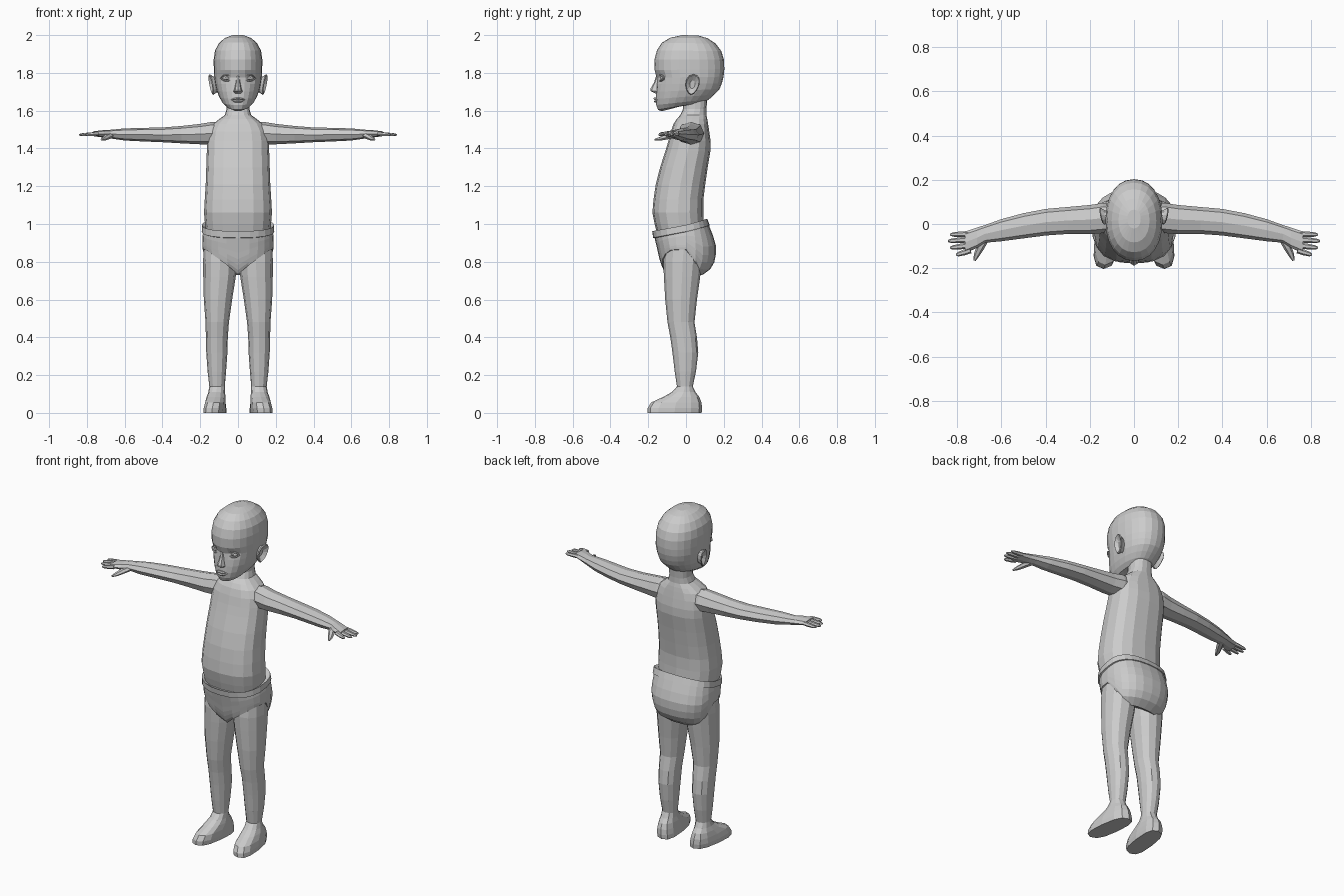
import bpy, bmesh
from math import sin, cos, pi, exp, copysign
from mathutils import Vector

X, Y, Z = Vector((1, 0, 0)), Vector((0, 1, 0)), Vector((0, 0, 1))


def oval(c, u, v, ru, rv, n=16, p=2.0):
    """Superellipse ring around c in the plane u, v."""
    f = lambda t: copysign(abs(t) ** (2 / p), t) if abs(t) > 1e-6 else 0
    return [Vector(c) + u * ru * f(cos(2 * pi * i / n)) + v * rv * f(sin(2 * pi * i / n))
            for i in range(n)]


def slab(z, yf, yb, hw, n=16, p=2.0, x=0):
    """Horizontal ring given by its front y, back y and half width."""
    return oval((x, (yf + yb) / 2, z), X, Y, hw, (yb - yf) / 2, n, p)


def loft(name, rings, mirror=False):
    bm = bmesh.new()
    rows = [[bm.verts.new(p) for p in r] for r in rings]
    n = len(rows[0])
    for a, b in zip(rows, rows[1:]):
        for i in range(n):
            j = (i + 1) % n
            bm.faces.new((a[i], a[j], b[j], b[i]))
    for row in (rows[0], rows[-1]):
        mid = bm.verts.new(sum((v.co for v in row), Vector()) / n)
        for i in range(n):
            bm.faces.new((row[i], row[(i + 1) % n], mid))
    bmesh.ops.recalc_face_normals(bm, faces=bm.faces)
    me = bpy.data.meshes.new(name)
    bm.to_mesh(me)
    bm.free()
    ob = bpy.data.objects.new(name, me)
    bpy.context.collection.objects.link(ob)
    if mirror:
        ob.modifiers.new("Mirror", 'MIRROR')
    return ob


def tube(name, pts, radii, flat=1.0, n=6, mirror=False):
    pts = [Vector(p) for p in pts]
    rings = []
    for i, p in enumerate(pts):
        t = (pts[min(i + 1, len(pts) - 1)] - pts[max(i - 1, 0)]).normalized()
        u = t.cross(Z).normalized()
        rings.append(oval(p, u, u.cross(t), radii[i], radii[i] * flat, n))
    return loft(name, rings, mirror)


def sample(table, z):
    """Linear lookup in a table of descending z."""
    for a, b in zip(table, table[1:]):
        if z >= b[0]:
            t = min(1, (a[0] - z) / (a[0] - b[0]))
            return [p + (q - p) * t for p, q in zip(a[1:], b[1:])]
    return table[-1][1:]


# Torso and neck: z, front y, back y, half width
loft("torso", [slab(*s, p=2.5) for s in (
    (.90, -.14, .10, .165), (1.00, -.166, .095, .175), (1.06, -.178, .092, .180),
    (1.13, -.172, .092, .176), (1.21, -.160, .102, .171), (1.30, -.137, .115, .168),
    (1.39, -.108, .13, .165), (1.44, -.093, .13, .163), (1.49, -.08, .123, .155),
    (1.53, -.066, .117, .132), (1.555, -.05, .113, .10), (1.577, -.03, .108, .070),
    (1.61, -.015, .108, .060), (1.68, -.015, .115, .060))])

# Arm with palm: x, centre y, centre z, half depth, half height
loft("arm", [oval((x, y, z), Y, Z, ry, rz, 8, 2.3) for x, y, z, ry, rz in (
    (.08, .03, 1.48, .06, .06), (.14, .027, 1.48, .068, .06), (.20, .02, 1.476, .066, .054),
    (.30, .016, 1.473, .061, .046), (.40, .008, 1.472, .060, .039), (.50, -.008, 1.473, .057, .036),
    (.60, -.028, 1.474, .050, .032), (.675, -.045, 1.476, .040, .023),
    (.71, -.062, 1.477, .046, .020), (.765, -.083, 1.478, .049, .013))], True)

# Fingers and thumb
for i, (y0, x1, y1) in enumerate(((-.045, .832, -.048), (-.070, .842, -.077),
                                  (-.096, .832, -.108), (-.120, .805, -.140))):
    pts = [Vector((.74, y0, 1.478)).lerp(Vector((x1, y1, 1.472)), t) for t in (0, .45, .85, 1)]
    tube(f"finger_{i + 1}", pts, (.013, .013, .010, .005), .85, 6, True)
tube("thumb", ((.672, -.06, 1.470), (.695, -.105, 1.460), (.712, -.140, 1.450), (.722, -.165, 1.446)),
     (.020, .018, .013, .006), .8, 6, True)

# Leg and foot in one skin: z, front y, back y, half width, centre x, outline power
leg = []
for z, yf, yb, hw, x, p in (
        (.90, -.11, .09, .085, .095, 2.2), (.80, -.120, .085, .090, .095, 2.2),
        (.72, -.117, .075, .086, .098, 2.2), (.60, -.110, .058, .075, .106, 2.2),
        (.48, -.098, .045, .062, .110, 2.2), (.40, -.083, .058, .058, .112, 2.2),
        (.32, -.072, .065, .056, .112, 2.2), (.22, -.060, .053, .049, .112, 2.2),
        (.14, -.048, .036, .041, .111, 2.2), (.11, -.075, .050, .044, .114, 2.2),
        (.085, -.120, .070, .050, .117, 2.3), (.055, -.185, .082, .054, .120, 2.6),
        (.025, -.203, .085, .057, .121, 2.7), (.0, -.203, .083, .056, .121, 2.7)):
    ring = slab(z, yf, yb, hw, 12, p, x)
    turn = .12 * max(0, 1 - z / .14)
    leg.append([v - X * turn * (v.y + .05) for v in ring])
loft("leg_and_foot", leg, True)

# Briefs: hip radii by height, slanted waist, cut away around the thighs
hips = ((1.03, .168, .108, .183), (.95, .175, .140, .187), (.88, .155, .160, .189),
        (.81, .140, .157, .178), (.76, .122, .128, .160), (.725, .095, .080, .125))


def hip_ring(t, grow=1.0, drop=0.0):
    out = []
    for d in oval((0, 0, 0), X, Y, 1, 1, 24, 2.4):
        a = abs(d.x)
        top = .995 + .033 * d.y - drop
        if d.y <= 0:
            low = .733 + .133 * min(1, a * 1.08)
        else:
            s = min(1, d.y / .65)
            low = .866 - .137 * s * s * (3 - 2 * s)
        z = top + (low - top) * t
        f, b, w = sample(hips, z)
        out.append(Vector((d.x * w * grow, d.y * (f if d.y < 0 else b) * grow, z)))
    return out


rows = [hip_ring(0, .92, .01), hip_ring(0, 1.03), hip_ring(0, 1.03, .035), hip_ring(0, .99, .037)]
rows += [hip_ring(t, 1, .037) for t in (.2, .4, .58, .74, .88, 1)]
loft("briefs", rows)

# Head: front z, back z, front y, back y, half width
head = []
for zf, zb, yf, yb, hw in (
        (1.597, 1.645, -.130, .06, .036), (1.605, 1.645, -.148, .100, .062),
        (1.630, 1.660, -.158, .122, .084), (1.662, 1.685, -.160, .150, .100),
        (1.700, 1.715, -.158, .178, .113), (1.740, 1.745, -.156, .190, .121),
        (1.775, 1.78, -.156, .199, .126), (1.815, 1.82, -.166, .203, .128),
        (1.870, 1.87, -.167, .201, .129), (1.920, 1.915, -.154, .187, .122),
        (1.960, 1.955, -.128, .157, .101), (1.986, 1.983, -.083, .115, .070),
        (2.0, 1.998, -.02, .065, .030)):
    ring = slab(0, yf, yb, hw, 24, 2.2)
    for v in ring:
        v.z = zf + (zb - zf) * (v.y - yf) / (yb - yf)
        if v.y < 0:  # eye sockets
            v.y += .016 * exp(-((abs(v.x) - .058) ** 2 + (v.z - 1.772) ** 2) / .0008)
    head.append(ring)
loft("head", head)

# Nose
loft("nose", [slab(z, yf, -.13, hw, 8) for z, yf, hw in (
    (1.785, -.158, .009), (1.750, -.169, .012), (1.715, -.189, .019),
    (1.703, -.187, .024), (1.692, -.165, .019))])

# Eyes and lids
loft("eye", [oval((.059, -.113 - .024 * sin(a), 1.772), X, Z, .028 * cos(a), .015 * cos(a), 10)
             for a in (0, .4, .8, 1.2)], True)
for name, h in (("upper_lid", .017), ("lower_lid", -.015)):
    tube(name, [(.059 + .034 * k, -.131 + .016 * max(0, k) - .005 * (1 - k * k),
                 1.772 + h * (1 - k * k)) for k in (-1, -.5, 0, .5, 1)],
         (.003, .006, .006, .006, .003), .7, 6, True)

# Lips
for name, z, y in (("upper_lip", 1.664, -.163), ("lower_lip", 1.648, -.160)):
    tube(name, [(.036 * k, y + .013 * k * k, z + (1.657 - z) * k * k) for k in (-1, -.5, 0, .5, 1)],
         (.003, .009, .010, .009, .003), .7, 6)

# Ears: x, half depth, half height, leaning out towards the top and back
ear = []
for x, ry, rz in ((.100, .020, .036), (.125, .028, .044), (.140, .037, .055),
                  (.145, .033, .050), (.137, .024, .038), (.127, .014, .022)):
    ring = oval((x, .034, 1.738), Y, Z, ry, rz, 12)
    for v in ring:
        d = v.z - 1.738
        v.y = .034 + (v.y - .034) * (1 + 4 * d) + .12 * d
        v.x += .15 * d + .2 * (v.y - .034)
    ear.append(ring)
loft("ear", ear, True)
